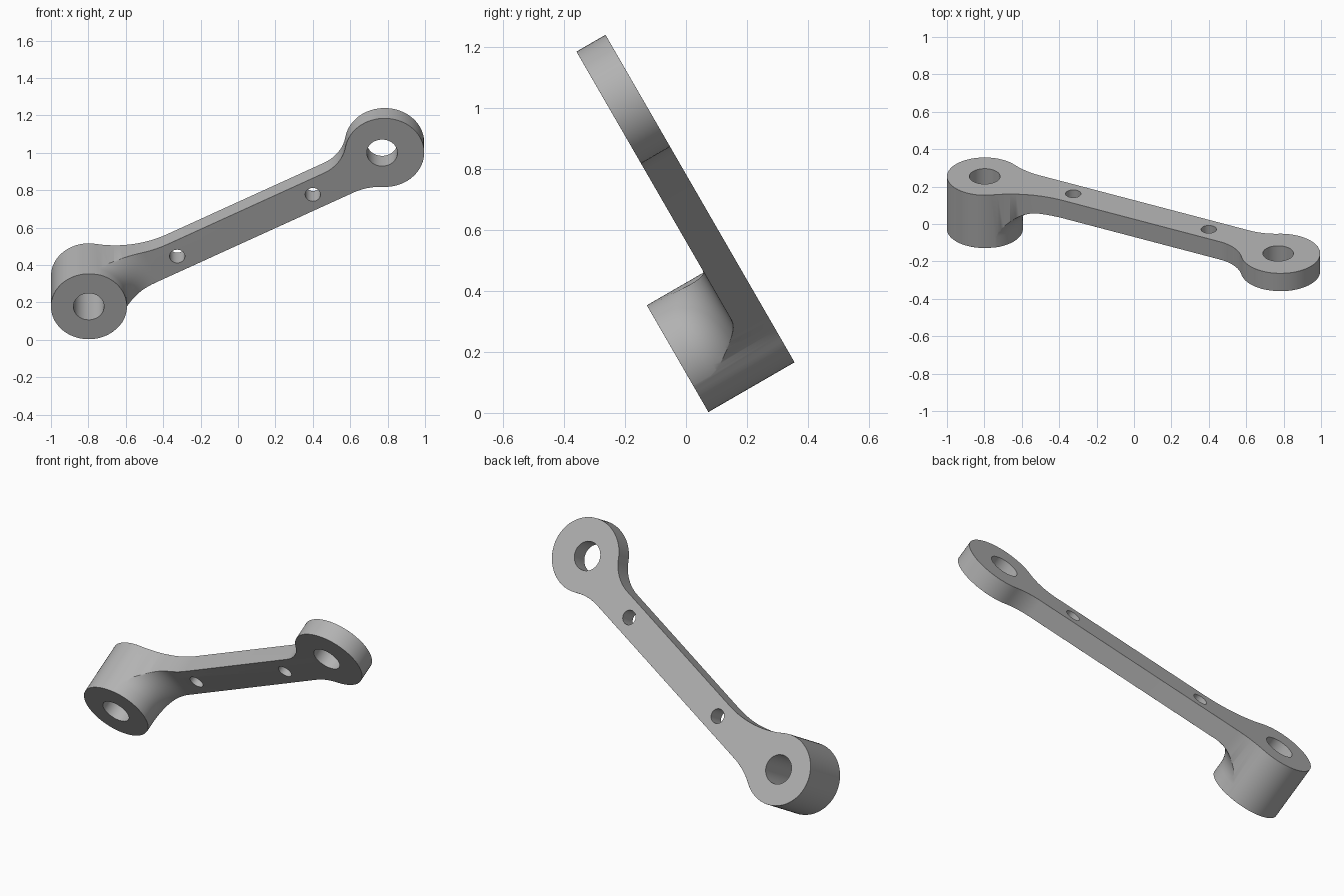
import bpy, bmesh, math
from mathutils import Matrix, Vector

cube = bpy.data.objects.get("Cube")
if cube:
    bpy.data.objects.remove(cube, do_unlink=True)

# Grey metal
metal = bpy.data.materials.new("grey_metal")
metal.use_nodes = True
grey = (0.45, 0.45, 0.45, 1)
metal.diffuse_color = grey
metal.node_tree.nodes["Principled BSDF"].inputs["Base Color"].default_value = grey

# Arm frame: s along the bar, t across it, w through the thickness
TILT = math.radians(120)
SLOPE = math.radians(27.72)
FRAME = (Matrix.Rotation(TILT, 4, 'X') @ Matrix.Translation((-0.772, 0.118, 0))
         @ Matrix.Rotation(SLOPE, 4, 'Z'))
BACK, PLATE_FRONT, BOSS_FRONT = -0.391, -0.281, -0.065
HALF = 0.09
BOSS, BOSS_R = Vector((0, 0.056)), 0.202
EYE, EYE_R = Vector((1.784, 0.051)), 0.212


def arc(c, r, a0, a1, n):
    return [Vector((c.x + r * math.cos(a0 + (a1 - a0) * i / n),
                    c.y + r * math.sin(a0 + (a1 - a0) * i / n))) for i in range(n + 1)]


def angle(v):
    return math.atan2(v.y, v.x)


def fillet_centre(c, r, way, side, blend):
    # Centre of the arc tangent to both the end circle and the bar edge
    t = side * (HALF + blend)
    return Vector((c.x + way * math.sqrt((r + blend) ** 2 - (t - c.y) ** 2), t))


def outline():
    q = math.pi / 2
    r_ll, r_lr, r_ur, r_ul = 0.4, 0.3, 0.22, 0.6
    ll = fillet_centre(BOSS, BOSS_R, 1, -1, r_ll)
    ul = fillet_centre(BOSS, BOSS_R, 1, 1, r_ul)
    lr = fillet_centre(EYE, EYE_R, -1, -1, r_lr)
    ur = fillet_centre(EYE, EYE_R, -1, 1, r_ur)
    pts = arc(ll, r_ll, angle(BOSS - ll), q, 12)
    pts += arc(lr, r_lr, q, angle(EYE - lr), 12)
    pts += arc(EYE, EYE_R, angle(lr - EYE), angle(ur - EYE), 48)[1:-1]
    pts += arc(ur, r_ur, angle(EYE - ur), -q, 12)
    pts += arc(ul, r_ul, -q, angle(BOSS - ul), 12)
    pts += arc(BOSS, BOSS_R, angle(ul - BOSS), angle(ll - BOSS) + 4 * q, 48)[1:-1]
    return pts


def finish(name, bm):
    bmesh.ops.recalc_face_normals(bm, faces=bm.faces)
    bm.transform(FRAME)
    mesh = bpy.data.meshes.new(name)
    bm.to_mesh(mesh)
    bm.free()
    ob = bpy.data.objects.new(name, mesh)
    bpy.context.collection.objects.link(ob)
    mesh.materials.append(metal)
    return ob


def prism(name, pts, w0, w1):
    bm = bmesh.new()
    face = bm.faces.new([bm.verts.new((p.x, p.y, w0)) for p in pts])
    up = bmesh.ops.extrude_face_region(bm, geom=[face])
    bmesh.ops.translate(bm, vec=(0, 0, w1 - w0),
                        verts=[g for g in up["geom"] if isinstance(g, bmesh.types.BMVert)])
    return finish(name, bm)


def ring(name, profile, centre, steps):
    # Closed (radius, w) profile turned about the boss axis
    bm = bmesh.new()
    loops = []
    for i in range(steps):
        a = math.tau * (i + 0.5) / steps
        loops.append([bm.verts.new((centre.x + r * math.cos(a), centre.y + r * math.sin(a), w))
                      for r, w in profile])
    n = len(profile)
    for i in range(steps):
        a, b = loops[i], loops[(i + 1) % steps]
        for j in range(n):
            k = (j + 1) % n
            bm.faces.new((a[j], a[k], b[k], b[j]))
    return finish(name, bm)


def apply(ob, kind, **settings):
    mod = ob.modifiers.new(kind.lower(), kind)
    for key, value in settings.items():
        setattr(mod, key, value)
    bpy.context.view_layer.objects.active = ob
    bpy.ops.object.modifier_apply(modifier=mod.name)


def cut(ob, cutter):
    apply(ob, 'BOOLEAN', operation='DIFFERENCE', solver='EXACT', object=cutter)
    bpy.data.objects.remove(cutter, do_unlink=True)


# Full-depth arm, thinned to a plate everywhere but the boss and its flare
arm = prism("lever_arm", outline(), BACK, BOSS_FRONT)
FLARE, INNER = 0.15, BOSS_R + 0.002
flare = arc(Vector((INNER + FLARE, PLATE_FRONT + FLARE)), FLARE, math.pi, 1.5 * math.pi, 10)
cut(arm, ring("flare_cutter", [(INNER, 0.1)] + [tuple(p) for p in flare]
              + [(3, PLATE_FRONT), (3, 0.1)], BOSS, 128))

# Softened rims
apply(arm, 'BEVEL', width=0.01, segments=1, limit_method='ANGLE',
      angle_limit=math.radians(50))

# Through holes
for s, t, r in ((BOSS.x, BOSS.y, 0.082), (1.772, 0.056, 0.082),
                (0.505, 0, 0.041), (1.324, 0, 0.041)):
    cut(arm, prism("hole_cutter", arc(Vector((s, t)), r, 0, math.tau, 48)[:-1], -0.6, 0.2))

bpy.ops.object.select_all(action='DESELECT')
arm.select_set(True)
bpy.context.view_layer.objects.active = arm
bpy.ops.object.shade_smooth_by_angle(angle=math.radians(30))
